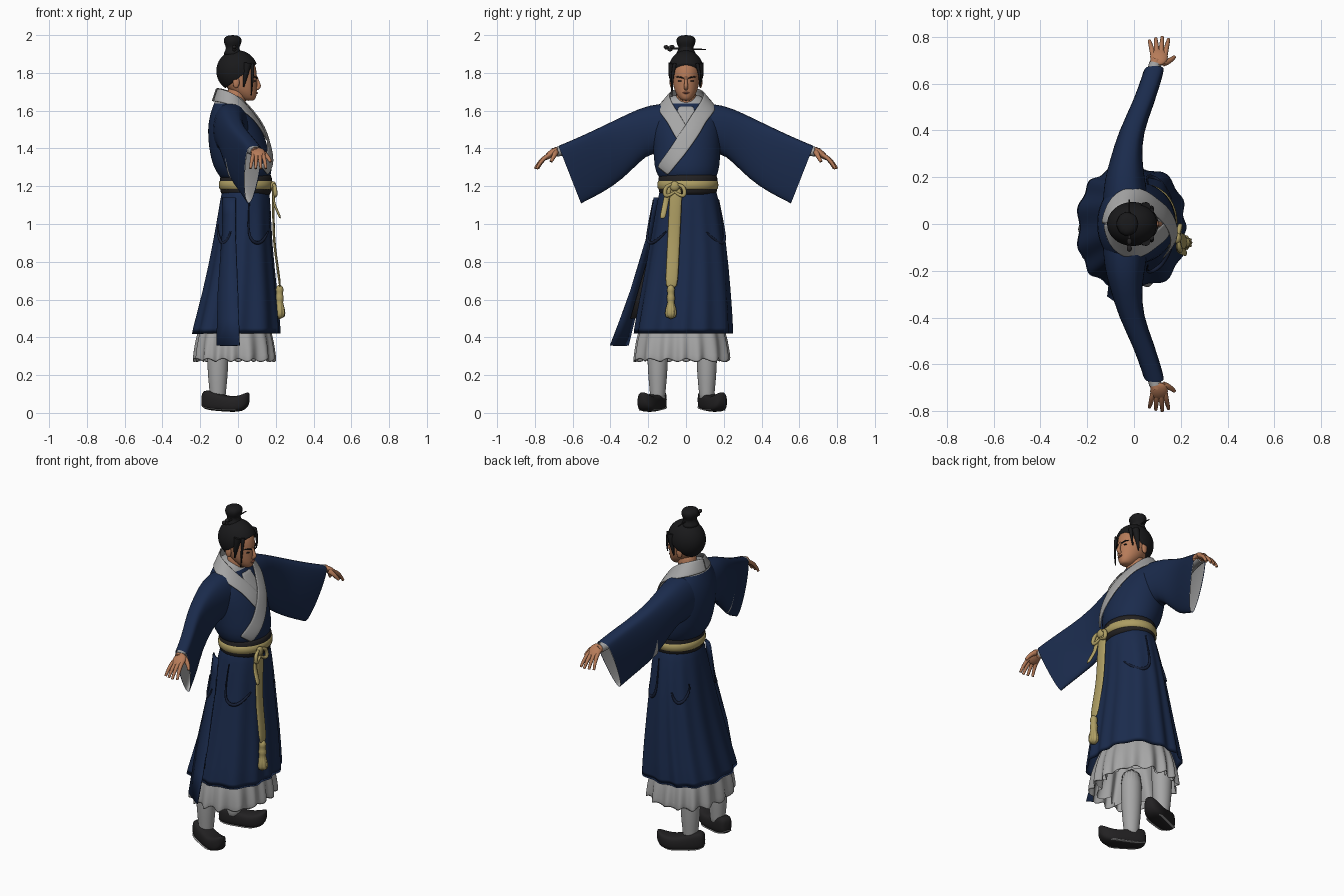
import bpy, bmesh, math
from mathutils import Vector

if "Cube" in bpy.data.objects:
    bpy.data.objects.remove(bpy.data.objects["Cube"])


def material(name, r, g, b):
    m = bpy.data.materials.new(name)
    m.use_nodes = True
    m.diffuse_color = (r, g, b, 1)
    bsdf = m.node_tree.nodes["Principled BSDF"]
    bsdf.inputs["Base Color"].default_value = (r, g, b, 1)
    bsdf.inputs["Roughness"].default_value = 0.8
    return m


navy = material("navy cloth", 0.0105, 0.024, 0.073)
white = material("pale grey cloth", 0.38, 0.38, 0.38)
gold = material("dull gold cloth", 0.42, 0.34, 0.125)
skin = material("tan skin", 0.47, 0.2, 0.1)
black = material("black hair", 0.01, 0.01, 0.011)
dark = material("dark leather", 0.016, 0.015, 0.016)
cord_blue = material("dark cord blue", 0.008, 0.014, 0.038)
lip_brown = material("lip brown", 0.3, 0.1, 0.06)


def finish(name, bm, mats):
    bmesh.ops.recalc_face_normals(bm, faces=bm.faces)
    me = bpy.data.meshes.new(name)
    for f in bm.faces:
        f.smooth = True
    bm.to_mesh(me)
    bm.free()
    for m in mats:
        me.materials.append(m)
    ob = bpy.data.objects.new(name, me)
    bpy.context.collection.objects.link(ob)
    return ob


def loft(name, rings, mats, caps=True, closed=True, subdiv=1, thick=0, rule=None):
    """Skin a row of cross-sections; rule picks the material from a face centre."""
    bm = bmesh.new()
    rows = [[bm.verts.new(p) for p in ring] for ring in rings]
    n = len(rows[0])
    for lower, upper in zip(rows, rows[1:]):
        for i in range(n if closed else n - 1):
            j = (i + 1) % n
            bm.faces.new((lower[i], lower[j], upper[j], upper[i]))
    if caps and closed:
        bm.faces.new(rows[0])
        bm.faces.new(rows[-1])
    if rule:
        for f in bm.faces:
            f.material_index = rule(f.calc_center_median())
    ob = finish(name, bm, mats)
    if thick:
        ob.modifiers.new("thickness", "SOLIDIFY").thickness = thick
    if subdiv:
        mod = ob.modifiers.new("smooth", "SUBSURF")
        mod.levels = mod.render_levels = subdiv


def oval(z, xc, yc, rx, ry, n=32, fold=0, count=0, wave=0, square=0):
    pts = []
    for i in range(n):
        a = math.tau * i / n
        k = (1 + fold * math.cos(count * a + math.sin(a * 3))) * (1 + square * math.sin(2 * a) ** 2)
        pts.append(Vector((xc + rx * k * math.cos(a), yc + ry * k * math.sin(a),
                           z + wave * math.sin(count * a))))
    return pts


def tube(name, pts, radii, mat):
    cu = bpy.data.curves.new(name, "CURVE")
    cu.dimensions = "3D"
    cu.bevel_depth = 1
    cu.bevel_resolution = 3
    cu.use_fill_caps = True
    cu.resolution_u = 6
    sp = cu.splines.new("NURBS")
    sp.points.add(len(pts) - 1)
    sp.use_endpoint_u = True
    sp.order_u = 3
    for p, co, r in zip(sp.points, pts, radii):
        p.co = (*co, 1)
        p.radius = r
    cu.materials.append(mat)
    ob = bpy.data.objects.new(name, cu)
    bpy.context.collection.objects.link(ob)


def ball(name, loc, size, mat, tilt=0):
    bm = bmesh.new()
    bmesh.ops.create_uvsphere(bm, u_segments=20, v_segments=12, radius=1)
    ob = finish(name, bm, [mat])
    ob.location, ob.scale, ob.rotation_euler.x = loc, size, tilt


# Robe body: height, centre x, centre y, depth, width
BODY = [(1.22, .04, .01, .125, .145), (1.262, .036, .007, .138, .158), (1.3, .025, .005, .157, .174), (1.4, .003, .005, .158, .178),
        (1.5, -.016, 0, .146, .184), (1.58, -.035, 0, .115, .18), (1.64, -.043, 0, .083, .125),
        (1.69, -.045, 0, .064, .082)]
loft("robe_body", [oval(*r) for r in BODY], [navy, white], rule=lambda c: int(c.z > 1.64))


def on_body(deg, z, lift):
    for a, b in zip(BODY, BODY[1:]):
        if z <= b[0] or b is BODY[-1]:
            k = (z - a[0]) / (b[0] - a[0])
            break
    xc, yc, rx, ry = (u + (v - u) * k for u, v in zip(a[1:], b[1:]))
    c, s = math.cos(math.radians(deg)), math.sin(math.radians(deg))
    return Vector((xc + (rx + lift) * c, yc + (ry + lift) * s, z + lift * .3))


def wrap(name, path, width, lift, mat):
    """Band that hugs the body along a path of angle and height."""
    flat = [Vector((math.radians(d) * .15, z)) for d, z in path]
    rows = []
    for i, p in enumerate(flat):
        t = (flat[min(i + 1, len(flat) - 1)] - flat[max(i - 1, 0)]).normalized()
        across = Vector((-t.y, t.x)) * width / 2
        spots = [p + across * k / 3 for k in range(-3, 4)]
        rows.append([on_body(math.degrees(q.x / .15), q.y, lift) for q in spots])
    loft(name, rows, [mat], closed=False, thick=.008)


# Undershirt and crossed collars
wrap("undershirt", [(0, 1.625), (0, 1.59), (0, 1.55), (0, 1.5), (0, 1.46)], .085, .006, white)
neckline = [(180, 1.68), (140, 1.68), (105, 1.672), (75, 1.655), (52, 1.63), (33, 1.595), (20, 1.555), (11, 1.5)]
wrap("under_collar", [(-d, z) for d, z in neckline] + [(-2, 1.445)], .068, .012, white)
wrap("over_collar", neckline + [(-2, 1.44), (-16, 1.375), (-31, 1.32), (-48, 1.272)], .072, .02, white)

# Belt, sash and knot
loft("belt", [oval(z, .042, .01, r, r + .019) for z, r in ((1.152, .125), (1.157, .137), (1.26, .14), (1.264, .13))], [dark])
loft("sash", [oval(z, .042, .01, r, r + .018) for z, r in ((1.178, .13), (1.182, .145), (1.232, .145), (1.236, .13))], [gold])
ball("sash_knot", (.187, -.06, 1.2), (.016, .026, .026), gold)
for s in (1, -1):
    tube("bow_loop", [(.187, -.06, 1.21), (.195, -.06 + s * .05, 1.21), (.2, -.06 + s * .055, 1.13), (.19, -.06, 1.17)],
         [.006, .011, .011, .006], gold)
for name, y, slant, drop, w in (("sash_tail_long", -.052, -.026, .545, .036), ("sash_tail_short", -.09, -.035, .17, .018)):
    rows = []
    for k in (0, .2, .4, .6, .8, 1):
        x, mid, z = .185 + .04 * k * k + .004 * math.sin(k * 9), y + slant * k, 1.2 - drop * k
        rows.append([(x, mid - w, z), (x + .006, mid, z), (x, mid + w, z)])
    loft(name, rows, [gold], closed=False, thick=.012)
loft("tassel", [oval(z, .22, -.08, r, r, 30, f, 10) for z, r, f in
                ((.68, .008, 0), (.655, .026, 0), (.63, .014, 0), (.61, .026, 0), (.585, .015, 0), (.56, .027, .1), (.495, .034, .2))], [gold])

# Skirts
loft("robe_skirt", [oval(z, xc, yc, rx, ry, 96, f, 13, 0, f * 2.4) for z, xc, yc, rx, ry, f in
                    ((1.18, .04, .01, .125, .15, 0), (1.08, .035, .012, .138, .17, .01), (.9, .022, .012, .155, .198, .02),
                     (.65, .01, 0, .193, .232, .026), (.41, -.012, -.015, .235, .26, .034))],
     [navy], caps=False, thick=.008)
loft("underskirt", [oval(z, -.018, -.022, rx, rx + .035, 96, f, 16, w, .06) for z, rx, f, w in
                    ((.52, .16, .02, 0), (.42, .195, .03, 0), (.34, .207, .045, .006), (.275, .212, .06, .01))],
     [white], caps=False, thick=.006)
loft("underskirt_lining", [oval(z, -.02, -.022, rx, rx + .03, 96, f, 11, w) for z, rx, f, w in
                           ((.6, .12, 0, 0), (.42, .16, .08, 0), (.3, .185, .12, .01))], [white], caps=False)


def on_skirt(x, z, s):
    rx, ry = .163 - (z - .9) * .1, .206 - (z - .9) * .17
    return x, s * (.012 + ry * math.sqrt(max(.1, 1 - ((x - .022) / rx) ** 2))), z


# Loose side panel with its dark lining
drops = ((.65, .12, .052), (.5, .17, .056), (.358, .22, .06))
loft("side_panel", [[on_skirt(-.05 + w, z, -1) for w in (.035, 0, -.035)] for z in (1.14, 1.05, .95)]
     + [[(-.055 + w, -.165 - d - d * .08, z), (-.055, -.165 - d * .85, z - .003), (-.055 - w, -.16 - d * .68, z)]
        for z, d, w in drops], [navy], closed=False, subdiv=0, thick=.008)
loft("side_panel_lining", [[(-.05, -.18, .9), (-.05, -.14, .9)]] + [[(-.05, -.15 - d * .85, z), (-.05, -.13 - d * .5, z)]
                                                                 for z, d, w in drops[:2]],
     [dark], closed=False, subdiv=0, thick=.004)


def sleeve(s, inset, first):
    """Wide sleeve rows: top y z, bottom y z, centre x, half depth, taper toward the bottom."""
    rows = []
    for ty, tz, by, bz, xc, hw, taper in (
            (.06, 1.645, .09, 1.36, -.035, .1, 0), (.2, 1.632, .18, 1.38, -.04, .088, 0), (.3, 1.588, .245, 1.33, -.03, .072, .1),
            (.42, 1.53, .335, 1.235, -.008, .062, .25), (.55, 1.468, .44, 1.165, .05, .056, .35),
            (.662, 1.421, .543, 1.114, .087, .054, .4), (.676, 1.415, .555, 1.107, .09, .053, .4))[first:]:
        ring = []
        for i in range(24):
            a = math.tau * i / 24
            v = (math.cos(a) * (1 - inset * 5) + 1) / 2
            across = math.copysign(abs(math.sin(a)) ** (.8 - taper * v), math.sin(a))
            w = (hw - inset) * across * (1 - taper * (1 - v) * 1.2)
            ring.append((xc + w - .035 * taper * 2.5 * (1 - v), s * (by + (ty - by) * v), bz + (tz - bz) * v))
        rows.append(ring)
    return rows


for s, side in ((1, "left"), (-1, "right")):
    loft(side + "_sleeve", sleeve(s, 0, 0), [navy, white], caps=False,
         rule=lambda c: int(abs(c.y) > .55 + (c.z - 1.11) * .387))
    loft(side + "_sleeve_lining", sleeve(s, .006, 3), [white], caps=False)

    # Tight undersleeve, wrist, palm and fingers
    tube(side + "_undersleeve", [(.0, s * .45, 1.42), (.06, s * .57, 1.4), (.092, s * .688, 1.382)], [.022, .024, .027], white)
    tube(side + "_wrist", [(.08, s * .65, 1.39), (.095, s * .705, 1.38)], [.023, .023], skin)
    ball(side + "_palm", (.107, s * .715, 1.372), (.038, .046, .018), skin, -s * .7)
    for k in range(4):
        spread = k / 3 - .5
        reach = .112 - .03 * abs(spread - .12)
        x = .107 + spread * .05
        tube(side + "_finger", [(x, s * .72, 1.367), (x + spread * .016, s * (.72 + reach * .4), 1.35),
                                (x + spread * .032, s * (.7 + reach * .9), 1.293)], [.0115, .011, .007], skin)
    tube(side + "_thumb", [(.125, s * .69, 1.38), (.155, s * .695, 1.365), (.172, s * .715, 1.33)], [.016, .012, .008], skin)

    # Hip cords lying on the skirt
    for x, w, top in ((-.075, .036, 1.0), (.105, .055, 1.13)):
        tube(side + "_hip_cord", [on_skirt(x - w * .8, top, s), on_skirt(x - w, .97, s), on_skirt(x - w * .5, .9, s),
                                  on_skirt(x + w * .5, .9, s), on_skirt(x + w, .96, s)], [.003, .005, .009, .009, .004], cord_blue)

    # Leg and upturned shoe with a pale welt
    yl = .11 if s > 0 else -.15
    loft(side + "_leg", [oval(z, -.107, yl, r, r * .96, 20) for z, r in
                         ((.06, .04), (.1, .043), (.13, .046), (.2, .053), (.28, .057), (.5, .065))], [white])
    turn = s * .4
    for name, mat, grow, rim, last in (("_shoe", dark, 0, None, 8), ("_welt", white, .001, .013, 6)):
        rings = []
        for t, w, low, high in ((-.088, .018, .035, .095), (-.078, .036, .022, .12), (-.04, .047, .012, .122), (.02, .048, .008, .1),
                                (.08, .054, .004, .086), (.13, .05, .006, .092), (.165, .034, .024, .108), (.18, .014, .06, .112))[:last]:
            top = low + rim if rim else high
            base = low + rim / 2 if rim else low
            ring = []
            for i in range(16):
                a = math.tau * i / 16
                c, h = math.cos(a), math.sin(a)
                u = math.copysign(abs(c) ** .6, c) * (w + grow)
                v = (base + top) / 2 + math.copysign(abs(h) ** .6, h) * (top - base) / 2
                ring.append((-.107 + t * math.cos(turn) - u * math.sin(turn), yl + s * .012 + t * math.sin(turn) + u * math.cos(turn), v))
            rings.append(ring)
        loft(side + name, rings, [mat])

    # Eye, brow, ear and front lock
    ball(side + "_eye", (.089, s * .03, 1.757), (.006, .014, .004), black)
    tube(side + "_brow", [(.1, s * .012, 1.77), (.096, s * .032, 1.781), (.08, s * .054, 1.779)], [.003, .005, .002], black)
    ball(side + "_ear", (-.01, s * .077, 1.75), (.018, .01, .03), skin)
    tube(side + "_sideburn", [(.05, s * .072, 1.85), (.042, s * .08, 1.8), (.03, s * .074, 1.725)], [.022, .016, .003], black)
    tube(side + "_lock", [(.075, s * .058, 1.85), (.08, s * .076, 1.79), (.07, s * .074, 1.71 + .03 * s)],
         [.011, .007, .003], black)

# Head and neck
loft("neck", [oval(z, x, 0, r, r, 20) for z, x, r in ((1.56, -.03, .06), (1.66, -.008, .052), (1.74, -.005, .055))], [skin])
loft("head", [oval(z, x, 0, rx, ry, 24) for z, x, rx, ry in
              ((1.652, .058, .025, .02), (1.665, .052, .043, .036), (1.69, .038, .062, .053), (1.72, .02, .081, .066),
               (1.77, .005, .096, .074), (1.83, 0, .1, .079), (1.88, -.01, .08, .065), (1.905, -.01, .04, .03))], [skin])
tube("nose", [(.098, 0, 1.78), (.106, 0, 1.75), (.114, 0, 1.725), (.098, 0, 1.716)], [.006, .008, .012, .01], skin)
ball("lips", (.1, 0, 1.694), (.006, .018, .005), lip_brown)

# Hair cap cut along the hairline
bm = bmesh.new()
bmesh.ops.create_uvsphere(bm, u_segments=40, v_segments=24, radius=1)
for v in bm.verts:
    v.co = Vector((v.co.x * .11 - .005, v.co.y * .094, v.co.z * .11 + 1.81))
bmesh.ops.bisect_plane(bm, geom=bm.verts[:] + bm.edges[:] + bm.faces[:], plane_co=(.09, 0, 1.842),
                       plane_no=(-.13, 0, .165), clear_inner=True)
bmesh.ops.holes_fill(bm, edges=[e for e in bm.edges if e.is_boundary])
finish("hair_cap", bm, [black])

# Topknot with band and hairpin
loft("topknot", [oval(z, -.028, 0, r, r * 1.1, 24, .03, 8) for z, r in
                 ((1.89, .055), (1.912, .043), (1.932, .032), (1.95, .043), (1.975, .049), (1.992, .04), (2.0, .018))], [black])
loft("topknot_band", [oval(z, -.028, 0, r, r, 24) for z, r in ((1.922, .03), (1.925, .037), (1.94, .037), (1.943, .03))], [dark])
tube("hairpin", [(-.02, -.11, 1.93), (-.02, 0, 1.927), (-.02, .105, 1.924)], [.006, .005, .003], dark)
for y, z in ((-.105, 1.937), (-.085, 1.924), (-.075, 1.938)):
    ball("hairpin_ornament", (-.02, y, z), (.011, .014, .01), dark)
